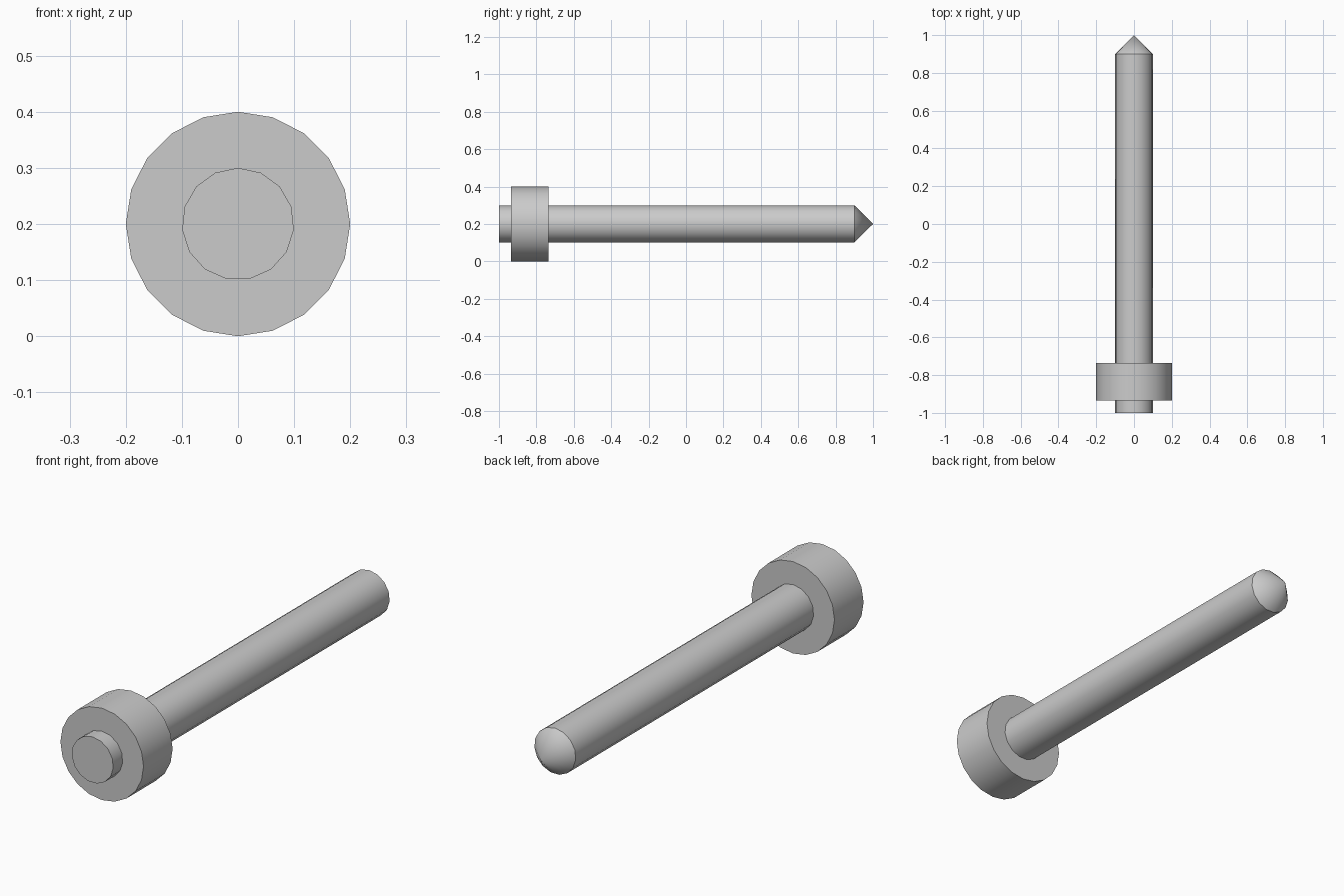
import bpy
import bmesh
from math import sin, cos, tau, radians

cube = bpy.data.objects.get("Cube")
if cube:
    bpy.data.objects.remove(cube, do_unlink=True)

AXIS_Z = 0.2

steel = bpy.data.materials.new("grey_steel")
steel.use_nodes = True
colour = (0.6, 0.6, 0.6, 1)
steel.diffuse_color = colour
steel.node_tree.nodes["Principled BSDF"].inputs["Base Color"].default_value = colour


def turned_part(name, sides, profile):
    """Lathe a (y, radius) profile around the y axis, first corner at the top."""
    bm = bmesh.new()
    rings = []
    for y, r in profile:
        if r == 0:
            rings.append([bm.verts.new((0, y, AXIS_Z))] * sides)
        else:
            rings.append([bm.verts.new((r * sin(tau * i / sides), y,
                                        AXIS_Z + r * cos(tau * i / sides)))
                          for i in range(sides)])
    for a, b in zip(rings, rings[1:]):
        for i in range(sides):
            j = (i + 1) % sides
            corners = dict.fromkeys((a[i], a[j], b[j], b[i]))
            bm.faces.new(list(corners))
    # flat end caps
    for ring in (rings[0], rings[-1]):
        if ring[0] is not ring[1]:
            bm.faces.new(ring)
    bmesh.ops.recalc_face_normals(bm, faces=bm.faces)
    mesh = bpy.data.meshes.new(name)
    bm.to_mesh(mesh)
    bm.free()
    mesh.materials.append(steel)
    obj = bpy.data.objects.new(name, mesh)
    bpy.context.collection.objects.link(obj)
    bpy.ops.object.select_all(action="DESELECT")
    obj.select_set(True)
    bpy.context.view_layer.objects.active = obj
    bpy.ops.object.shade_smooth_by_angle(angle=radians(30))
    return obj


# long pin with a pointed tip
turned_part("pin_shaft", 15, [(-1, 0.1), (0.9, 0.1), (1, 0)])
# wide collar near the blunt end
turned_part("collar", 20, [(-0.935, 0.2), (-0.735, 0.2)])
